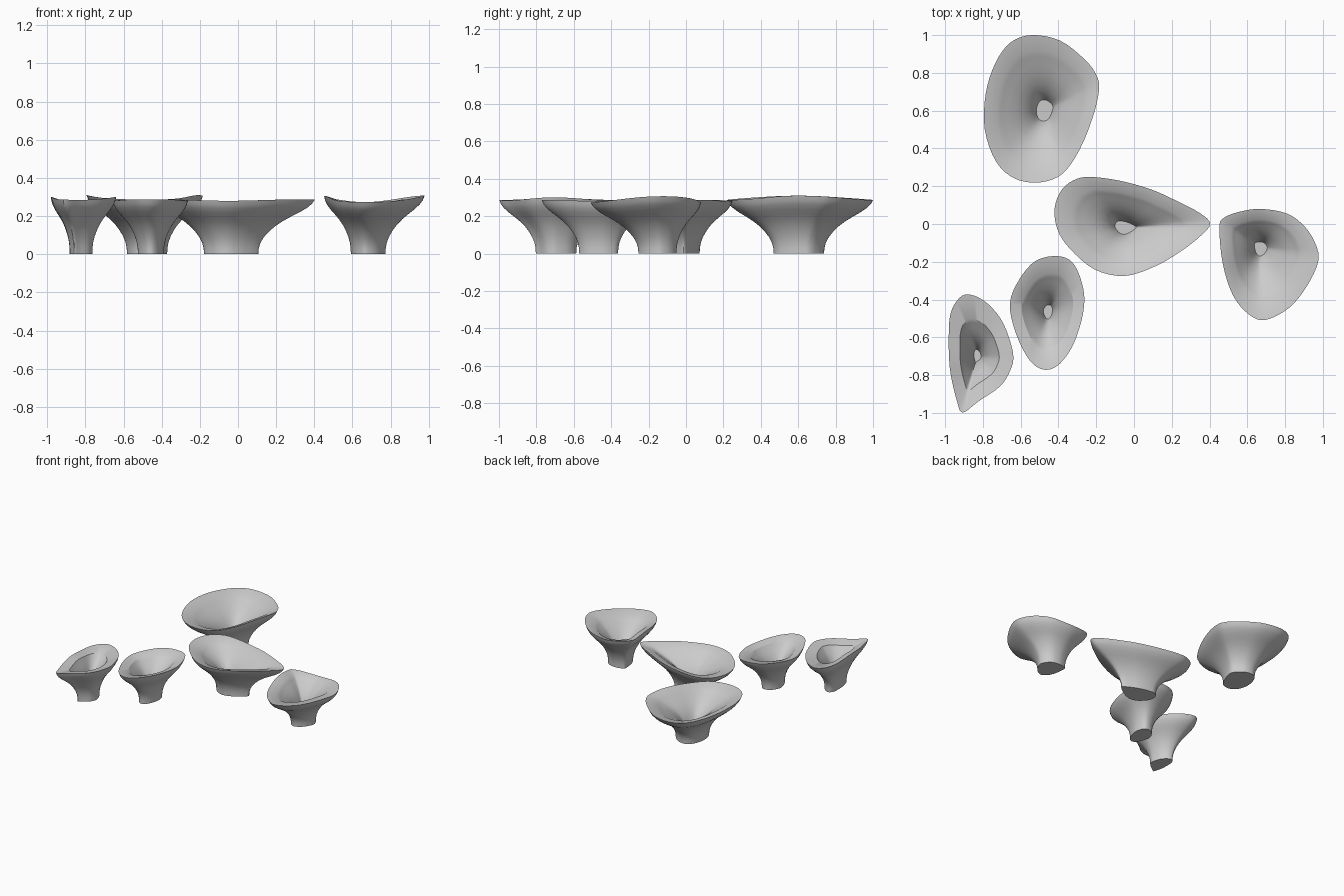
import bpy
import bmesh
import math
from mathutils import Vector

cube = bpy.data.objects.get("Cube")
if cube:
    bpy.data.objects.remove(cube, do_unlink=True)

# One plain grey material
grey = bpy.data.materials.new("plain_grey")
grey.use_nodes = True
colour = (0.6, 0.6, 0.6, 1.0)
grey.diffuse_color = colour
shader = next(n for n in grey.node_tree.nodes if n.type == "BSDF_PRINCIPLED")
shader.inputs["Base Color"].default_value = colour
shader.inputs["Roughness"].default_value = 0.7

# Wall profiles as (share of the rim outline, height)
OUTER = [(0.345, 0), (0.35, 0.03), (0.37, 0.06), (0.41, 0.09), (0.47, 0.12),
         (0.54, 0.148), (0.63, 0.175), (0.73, 0.2), (0.83, 0.223),
         (0.92, 0.248), (0.97, 0.268), (1, 0.29)]
# Hollow, as a share of the inner lip
INNER = [(1, 0.272), (0.9, 0.256), (0.76, 0.235), (0.6, 0.21), (0.45, 0.18),
         (0.32, 0.145), (0.23, 0.11), (0.18, 0.08)]
STEPS = 4


def smooth_loop(points):
    """Closed Catmull-Rom curve through the outline points."""
    n = len(points)
    loop = []
    for i in range(n):
        a, b, c, d = (Vector(points[(i + k) % n]) for k in (-1, 0, 1, 2))
        for s in range(STEPS):
            t = s / STEPS
            loop.append(0.5 * (2 * b + (c - a) * t
                               + (2 * a - 5 * b + 4 * c - d) * t ** 2
                               + (3 * b - a - 3 * c + d) * t ** 3))
    return loop


def make_bowl(name, centre, lip, rim_height, wave, outline):
    """Loft a stemmed bowl: base, flared wall, flat rim and hollow."""
    middle = Vector(centre)
    loop = [p - middle for p in smooth_loop(outline)]
    profile = OUTER + [(share * lip, z) for share, z in INNER]
    bm = bmesh.new()
    rings = []
    for share, z in profile:
        ring = []
        for p in loop:
            angle = math.atan2(p.y, p.x)
            top = rim_height + wave * math.cos(2 * angle)
            ring.append(bm.verts.new((p.x * share, p.y * share,
                                      z * top / OUTER[-1][1])))
        rings.append(ring)
    count = len(loop)
    for low, high in zip(rings, rings[1:]):
        for i in range(count):
            j = (i + 1) % count
            bm.faces.new((low[i], low[j], high[j], high[i]))
    # Base and floor of the hollow
    bm.faces.new(rings[0])
    bm.faces.new(rings[-1])
    bmesh.ops.recalc_face_normals(bm, faces=bm.faces)
    mesh = bpy.data.meshes.new(name)
    bm.to_mesh(mesh)
    bm.free()
    mesh.materials.append(grey)
    bowl = bpy.data.objects.new(name, mesh)
    bowl.location = (middle.x, middle.y, 0)
    bpy.context.collection.objects.link(bowl)
    bpy.ops.object.select_all(action="DESELECT")
    bowl.select_set(True)
    bpy.context.view_layer.objects.active = bowl
    bpy.ops.object.shade_smooth_by_angle(angle=math.radians(32))


# Large rounded bowl at the back
make_bowl("back_bowl", (-0.47, 0.6), 0.8, 0.298, 0.012, [
    (-0.54, 1), (-0.39, 0.97), (-0.26, 0.87), (-0.2, 0.79), (-0.185, 0.71),
    (-0.22, 0.56), (-0.29, 0.39), (-0.38, 0.265), (-0.5, 0.22),
    (-0.63, 0.24), (-0.73, 0.33), (-0.79, 0.5), (-0.785, 0.69),
    (-0.735, 0.85), (-0.655, 0.96)])

# Teardrop bowl in the middle
make_bowl("centre_bowl", (-0.05, -0.02), 0.755, 0.284, 0.004, [
    (-0.42, 0.085), (-0.38, 0.185), (-0.3, 0.24), (-0.21, 0.248),
    (-0.07, 0.228), (0.085, 0.185), (0.21, 0.13), (0.345, 0.06), (0.403, 0),
    (0.345, -0.07), (0.24, -0.15), (0.11, -0.225), (-0.05, -0.275),
    (-0.21, -0.24), (-0.34, -0.13), (-0.405, -0.03)])

# Bowl with one corner on the left side
make_bowl("left_bowl", (0.665, -0.12), 0.72, 0.29, 0.017, [
    (0.452, -0.015), (0.48, 0.035), (0.56, 0.065), (0.67, 0.08),
    (0.81, 0.055), (0.905, -0.015), (0.963, -0.11), (0.975, -0.2),
    (0.915, -0.33), (0.82, -0.445), (0.695, -0.508), (0.61, -0.48),
    (0.525, -0.38), (0.47, -0.21)])

# Small oval bowl at the front
make_bowl("front_bowl", (-0.455, -0.465), 0.69, 0.284, -0.004, [
    (-0.657, -0.42), (-0.605, -0.29), (-0.52, -0.195), (-0.405, -0.17),
    (-0.32, -0.21), (-0.268, -0.345), (-0.27, -0.475), (-0.32, -0.635),
    (-0.393, -0.74), (-0.47, -0.772), (-0.55, -0.725), (-0.625, -0.58)])

# Small pointed bowl at the front right
make_bowl("right_bowl", (-0.83, -0.7), 0.61, 0.293, 0.008, [
    (-0.98, -0.555), (-0.963, -0.45), (-0.91, -0.38), (-0.845, -0.38),
    (-0.765, -0.43), (-0.69, -0.53), (-0.64, -0.685), (-0.655, -0.775),
    (-0.71, -0.86), (-0.825, -0.94), (-0.905, -0.998), (-0.935, -0.945),
    (-0.975, -0.765)])
